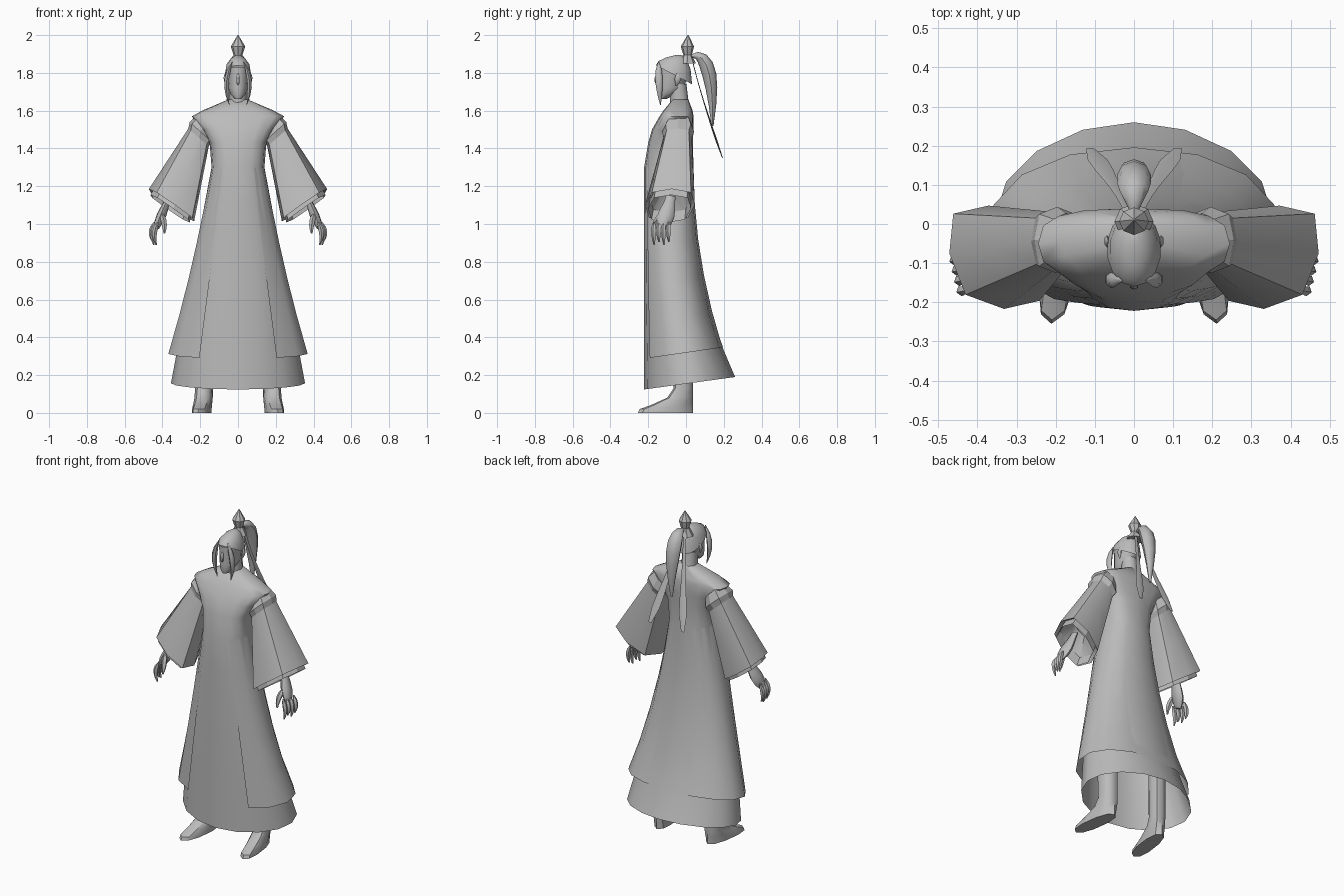
import bpy, bmesh
from math import cos, sin, pi, radians, copysign
from mathutils import Vector

if "Cube" in bpy.data.objects:
    bpy.data.objects.remove(bpy.data.objects["Cube"])

grey = bpy.data.materials.new("plain grey")
grey.use_nodes = True
grey.diffuse_color = (0.5, 0.5, 0.5, 1)
grey.node_tree.nodes["Principled BSDF"].inputs["Base Color"].default_value = grey.diffuse_color

across = Vector((1, 0, 0))


def rounded(value, power):
    return copysign(abs(value) ** power, value)


def ring(centre, wide, deep, count=12, power=1.0, gap=0):
    """Superellipse around the centre; a gap in degrees leaves its front open."""
    first, last = radians(gap / 2 - 90), radians(270 - gap / 2)
    steps = count - 1 if gap else count
    angles = [first + (last - first) * i / steps for i in range(count)]
    return [centre + wide * rounded(cos(a), power) + deep * rounded(sin(a), power)
            for a in angles]


def level(height, half, front, back, tilt=0, **options):
    """Level ring from its half width, front and back; tilt lifts the back."""
    centre = Vector((0, (front + back) / 2, height))
    deep = Vector((0, (back - front) / 2, tilt))
    return ring(centre, across * half, deep, **options)


def loft(name, rings, side=1, bottom=True, top=True, closed=True, crease=50):
    """Skin a row of rings; side -1 mirrors the part across x."""
    bm = bmesh.new()
    rows = [[bm.verts.new((p.x * side, p.y, p.z)) for p in points] for points in rings]
    for low, high in zip(rows, rows[1:]):
        for i in range(0 if closed else 1, len(low)):
            bm.faces.new((low[i - 1], low[i], high[i], high[i - 1]))
    if bottom:
        bm.faces.new(rows[0])
    if top:
        bm.faces.new(rows[-1])
    bmesh.ops.recalc_face_normals(bm, faces=bm.faces)
    mesh = bpy.data.meshes.new(name)
    bm.to_mesh(mesh)
    bm.free()
    mesh.materials.append(grey)
    part = bpy.data.objects.new(name, mesh)
    bpy.context.collection.objects.link(part)
    bpy.ops.object.select_all(action="DESELECT")
    part.select_set(True)
    bpy.context.view_layer.objects.active = part
    bpy.ops.object.shade_smooth_by_angle(angle=radians(crease))


def strand(name, start, bend, end, width, depth, skew=1.0, tip=0.1, side=1, count=6, steps=5):
    """Spindle along a bent path; skew moves its thickest place, tip sizes its ends."""
    start, bend, end = Vector(start), Vector(bend), Vector(end)
    rings = []
    for i in range(steps + 1):
        t = i / steps
        centre = start * (1 - t) ** 2 + bend * 2 * t * (1 - t) + end * t ** 2
        heading = (bend - start) * (1 - t) + (end - bend) * t
        size = tip + (1 - tip) * sin(pi * t ** skew)
        deep = across.cross(heading).normalized() * depth
        rings.append(ring(centre, across * width * size, deep * size, count))
    loft(name, rings, side)


# Skirt rule: t runs from the waist down to the hem
waist, hem, front = 1.3, 0.157, -0.222


def skirt(t, spread=0.0, **options):
    half = (0.14 + 0.215 * t) * (1 + spread * t * t)
    back = 0.04 + 0.22 * t * t
    return level(waist + (hem - waist) * t, half, front, back - spread * 0.04 * t, **options)


# Robe: collar, shoulders and chest run down into the long inner skirt
torso = [(1.66, 0.05, -0.07, 0.012), (1.6, 0.19, -0.12, 0.035), (1.57, 0.245, -0.14, 0.04),
         (1.5, 0.19, -0.18, 0.04), (1.43, 0.15, -0.2, 0.036)]
robe = [level(*row, count=16, power=0.7) for row in torso]
robe += [skirt(i / 6, tilt=0.033 * (i == 6), count=16, power=0.8 + 0.04 * i) for i in range(7)]
loft("robe", robe, top=False, crease=60)

# Outer skirt: open at the front, sinks into the robe behind, ends above the inner hem
loft("outer_skirt", [skirt(0.86 * i / 5, spread=0.2, tilt=0.03 * (i == 5), count=13,
                           power=0.8 + 0.03 * i, gap=64) for i in range(6)],
     bottom=False, top=False, closed=False, crease=60)

# Neck, head and nose
loft("neck", [level(1.6, 0.05, -0.085, 0.03), level(1.66, 0.045, -0.085, 0.012),
              level(1.74, 0.045, -0.085, 0.002)])
skull = [(1.663, 0.018, -0.143, -0.1), (1.685, 0.038, -0.15, -0.06), (1.72, 0.052, -0.15, -0.01),
         (1.83, 0.06, -0.153, 0.02)]
loft("head", [level(*row) for row in skull])
strand("nose", (0, -0.148, 1.8), (0, -0.168, 1.76), (0, -0.15, 1.735), 0.012, 0.01)

# Hair cap: a dome with its lower edge high at the forehead and low at the nape
dome = [(sin(a), cos(a)) for a in (0, 0.5, 1, 1.4)]
loft("hair_cap", [level(1.79 + 0.105 * rise, 0.07 * size, -0.035 - 0.125 * size,
                        -0.03 + 0.062 * size, tilt=-0.05 * size * (1 - rise), count=14)
                  for rise, size in dome], bottom=False)

# Topknot and ponytail
knot = [(1.85, 0.05), (1.895, 0.024), (1.94, 0.038), (2, 0.002)]
loft("topknot", [level(height, half, 0.01 - half, 0.012 + half * 0.8, count=8)
                 for height, half in knot], crease=30)
strand("ponytail", (0, 0.025, 1.89), (0, 0.15, 1.93), (0, 0.14, 1.52), 0.045, 0.038,
       tip=0.15, count=8, steps=7)


def sleeve(t, scale=1.0):
    """Slanted sleeve section at t, from the shoulder (0) to the cuff (1)."""
    centre = Vector((0.2, -0.042, 1.48)).lerp(Vector((0.352, -0.085, 1.1)), t)
    wide = Vector((0.05, 0, 0.045)).lerp(Vector((0.12, 0.01, 0.085)), t)
    deep = Vector((0, 0.072, 0)).lerp(Vector((0.02, 0.132, 0)), t)
    return ring(centre, wide * scale, deep * scale, count=8, power=0.7)


for side, tag in ((1, "left_"), (-1, "right_")):
    # Hair ribbon, sidelock and ear
    strand(tag + "ribbon", (0.015, 0.03, 1.885), (0.03, 0.07, 1.7), (0.112, 0.193, 1.35),
           0.026, 0.005, skew=4, tip=0.4, side=side, count=4, steps=8)
    strand(tag + "sidelock", (0.03, -0.145, 1.86), (0.085, -0.145, 1.75), (0.046, -0.135, 1.63),
           0.014, 0.02, skew=0.8, side=side)
    strand(tag + "ear", (0.066, -0.045, 1.8), (0.075, -0.04, 1.77), (0.06, -0.052, 1.73),
           0.008, 0.016, side=side)

    # Wide sleeve turned in at the cuff, with a second cuff and a frill
    loft(tag + "sleeve", [sleeve(0), sleeve(0.5), sleeve(1), sleeve(0.92, 0.85), sleeve(0.7, 0.5)], side)
    loft(tag + "under_cuff", [sleeve(0.9, 0.85), sleeve(1.05, 0.84)], side,
         bottom=False, top=False, crease=20)
    loft(tag + "shoulder_frill", [sleeve(-0.15), sleeve(-0.02, 1.2), sleeve(0.08, 0.95)], side, crease=15)

    # Hand: palm, four fingers and a thumb
    strand(tag + "palm", (0.365, -0.08, 1.15), (0.4, -0.095, 1.06), (0.43, -0.13, 0.98),
           0.027, 0.045, skew=1.6, tip=0.55, side=side, count=8)
    for finger in range(4):
        y = -0.168 + finger * 0.026
        x = 0.425 + 0.006 * finger
        strand(f"{tag}finger_{finger + 1}", (x, y, 1.01), (x + 0.03, y - 0.005, 0.95),
               (x + 0.008, y, 0.89 + 0.015 * (finger % 2)), 0.014, 0.014, skew=0.7,
               tip=0.3, side=side, count=5)
    strand(tag + "thumb", (0.405, -0.13, 1.06), (0.385, -0.17, 1), (0.39, -0.175, 0.95),
           0.016, 0.016, skew=0.7, tip=0.3, side=side, count=5)

    # Leg and pointed shoe, toes turned slightly outwards
    steps = [(0, -0.255), (0.02, -0.245), (0.042, -0.185), (0.08, -0.1), (0.13, -0.065), (0.4, -0.07)]
    rings = [level(height, 0.047, toe, 0.038, count=10, power=0.85) for height, toe in steps]
    for point in sum(rings, []):
        point.x += 0.178 - 0.13 * point.y
    loft(tag + "leg", rings, side, crease=40)
